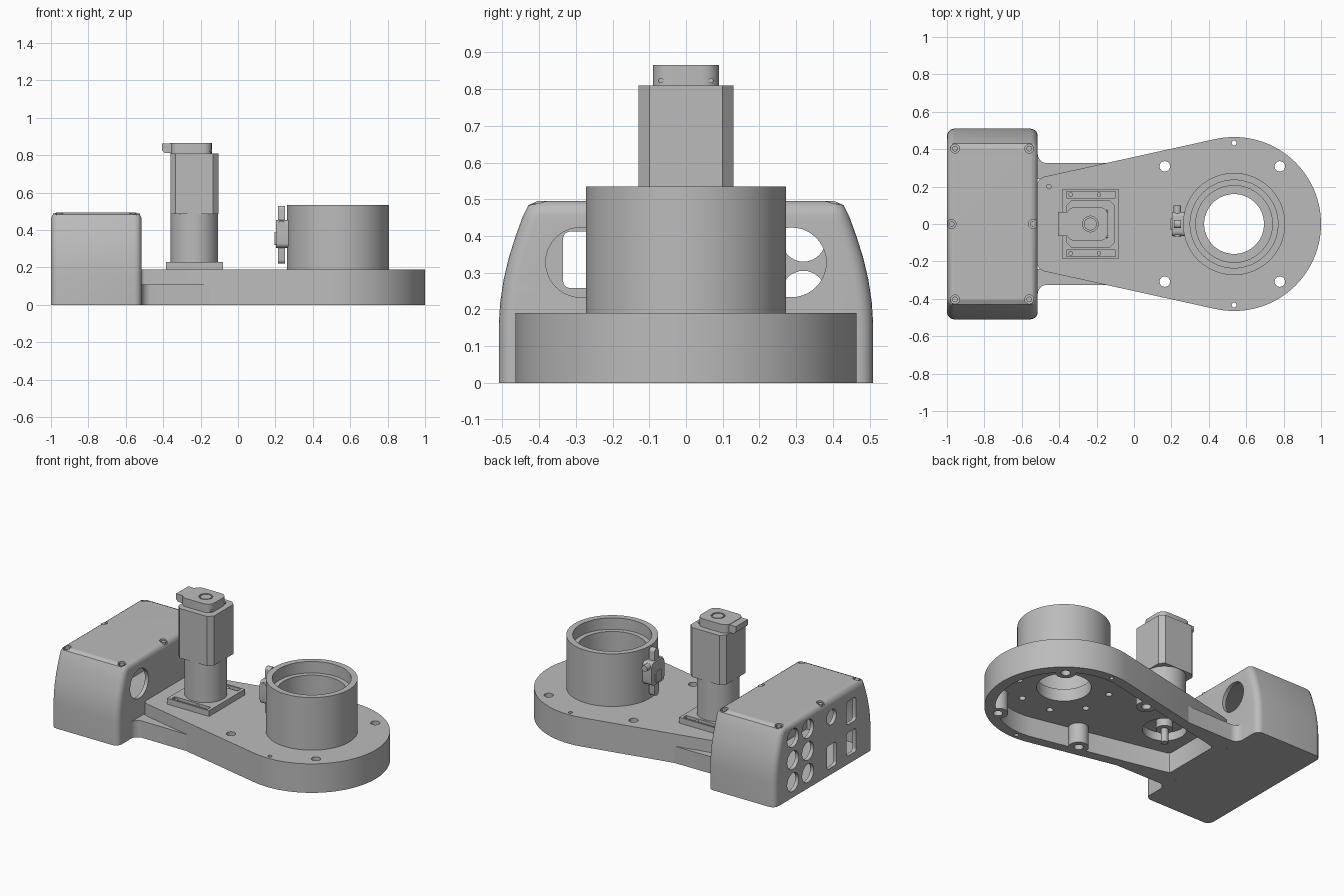
import bpy, bmesh
from math import cos, sin, pi, radians

if "Cube" in bpy.data.objects:
    bpy.data.objects.remove(bpy.data.objects["Cube"])

grey = bpy.data.materials.new("machined_grey")
grey.use_nodes = True
colour = (0.5, 0.5, 0.5, 1)
grey.diffuse_color = colour
grey.node_tree.nodes["Principled BSDF"].inputs["Base Color"].default_value = colour


def prism(name, outline, lo, hi, axis="z", bevel=0, pick=None):
    """Extrude an outline along an axis; bevel the edges chosen by pick."""
    def place(p, h):
        return {"z": (p[0], p[1], h), "x": (h, p[0], p[1]), "y": (p[0], h, p[1])}[axis]
    bm = bmesh.new()
    face = bm.faces.new([bm.verts.new(place(p, lo)) for p in outline])
    top = bmesh.ops.extrude_face_region(bm, geom=[face])["geom"]
    shift = [b - a for a, b in zip(place((0, 0), lo), place((0, 0), hi))]
    bmesh.ops.translate(bm, vec=shift, verts=[v for v in top if isinstance(v, bmesh.types.BMVert)])
    bmesh.ops.recalc_face_normals(bm, faces=bm.faces)
    if bevel:
        edges = [e for e in bm.edges if pick(*[v.co for v in e.verts])]
        bmesh.ops.bevel(bm, geom=edges, offset=bevel, segments=5, profile=0.5, affect="EDGES")
    mesh = bpy.data.meshes.new(name)
    bm.to_mesh(mesh)
    bm.free()
    mesh.materials.append(grey)
    obj = bpy.data.objects.new(name, mesh)
    bpy.context.collection.objects.link(obj)
    return obj


def arc(cx, cy, r, start, end, n):
    angles = [radians(start + (end - start) * i / n) for i in range(n + 1)]
    return [(cx + r * cos(a), cy + r * sin(a)) for a in angles]


def cyl(name, x, y, r, lo, hi, axis="z", n=32):
    return prism(name, arc(x, y, r, 0, 360, n)[:-1], lo, hi, axis)


def rect(x0, x1, y0, y1):
    return [(x0, y0), (x1, y0), (x1, y1), (x0, y1)]


def upright(a, b):
    return abs(a.z - b.z) > 0.01


def along_x(a, b):
    return abs(a.x - b.x) > 0.01


def cut(obj, *tools):
    """Subtract each tool from the object and discard the tool."""
    bpy.context.view_layer.objects.active = obj
    for tool in tools:
        tool.hide_render = True
        mod = obj.modifiers.new("cut", "BOOLEAN")
        mod.operation, mod.solver, mod.object = "DIFFERENCE", "EXACT", tool
        bpy.ops.object.modifier_apply(modifier=mod.name)
        bpy.data.objects.remove(tool)
    return obj


SIDES = (-1, 1)
HUB = 0.535
MOTOR = -0.233
TILT = 12.4


# Teardrop base with a pocket underneath and screw bosses
def teardrop(r, x_end, corner):
    slope = sin(radians(TILT)) / cos(radians(TILT))
    pts = arc(HUB, 0, r, -90 - TILT, 90 + TILT, 64)
    tx, ty = pts[-1]
    y_end = ty - (tx - x_end - corner) * slope
    left = [(x_end + corner, y_end), (x_end + corner * 0.3, y_end - corner * 0.4), (x_end, y_end - corner)]
    return pts + left + [(x, -y) for x, y in reversed(left)]


base = prism("base", teardrop(0.465, -0.517, 0.035), 0, 0.19)
pocket = prism("pocket_cutter", teardrop(0.4, -0.437, 0.02), -0.1, 0.13)
screws = [(x, s * 0.308) for x in (0.165, 0.78) for s in SIDES]
cut(pocket, *[cyl("boss", x, y, 0.06, -0.2, 0.2) for x, y in screws])
cut(base, pocket, cyl("bore", HUB, 0, 0.16, -0.1, 0.3, n=64),
    cyl("motor_bore", MOTOR, 0, 0.13, -0.1, 0.185, n=48),
    cyl("pin", -0.455, 0.2, 0.012, 0.1, 0.3, n=16))
cut(base, *[cyl("screw_hole", x, y, 0.028, -0.1, 0.3, n=24) for x, y in screws])
cut(base, *[cyl("pin_hole", HUB, s * 0.433, 0.013, -0.1, 0.3, n=16) for s in SIDES])
ring = arc(HUB, 0, 0.275, 22.5, 382.5, 8)[:-1]
cut(base, *[cyl("ring_hole", x, y, 0.02, -0.1, 0.17, n=16) for x, y in ring])

# Low side flanges that blend the base into the housing
for s in SIDES:
    fillet = arc(-0.465, 0.375, 0.05, 270, 180, 8)
    shape = [(-0.13, 0.327)] + fillet + [(-0.53, 0.375), (-0.53, 0.24), (-0.46, 0.24)]
    prism("side_flange", [(x, s * y) for x, y in shape], 0, 0.11)

# Hub tube with stepped bore
tube = cyl("hub_tube", HUB, 0, 0.273, 0.19, 0.535, n=72)
cut(tube, cyl("mouth", HUB, 0, 0.235, 0.46, 0.7, n=72),
    cyl("seat", HUB, 0, 0.205, 0.21, 0.7, n=72),
    cyl("bore", HUB, 0, 0.16, 0.1, 0.7, n=64))

# Hollow electronics housing with curved sides
half = [(0.51, 0), (0.51, 0.16), (0.506, 0.22), (0.497, 0.28), (0.483, 0.34),
        (0.464, 0.4), (0.444, 0.455), (0.43, 0.483), (0.405, 0.495)]


def housing_section(inset, floor):
    side = [(y - inset, max(floor, z - inset)) for y, z in half]
    return side + [(-y, z) for y, z in reversed(side)]


def end_rim(a, b):
    return abs(a.x - b.x) < 0.001 and not (a.z < 0.001 and b.z < 0.001)


housing = prism("housing", housing_section(0, 0), -1, -0.515, "x", 0.04, end_rim)
cut(housing, prism("hollow", housing_section(0.03, 0.02), -0.975, -0.54, "x"))
cut(housing, *[cyl("cable_hole", s * 0.287, 0.328, 0.095, -0.6, -0.4, "x", 40) for s in SIDES])
ports = [(y, z, 0.06) for y in (0.32, 0.165) for z in (0.1, 0.245, 0.39)] + [(-0.08, 0.375, 0.05)]
cut(housing, *[cyl("round_port", y, z, r, -1.1, -0.9, "x") for y, z, r in ports])
for y, z in ((-0.08, 0.12), (-0.285, 0.13), (-0.285, 0.335)):
    cut(housing, prism("square_port", rect(y - 0.05, y + 0.05, z - 0.077, z + 0.077),
                       -1.1, -0.9, "x", 0.02, along_x))
lid_screws = [(x, s * 0.403) for x in (-0.957, -0.56) for s in SIDES] + [(-0.975, 0), (-0.54, 0)]
for x, y in lid_screws:
    cut(housing, cyl("counterbore", x, y, 0.024, 0.475, 0.6, n=20))
    cyl("lid_screw", x, y, 0.015, 0.47, 0.488, n=16)

# Motor mount plate with slotted rails
plate = prism("motor_plate", rect(-0.385, -0.08, -0.185, 0.185), 0.19, 0.228)
for s in SIDES:
    y = s * 0.157
    cut(plate, prism("slot", rect(-0.36, -0.1, y - 0.017, y + 0.017), 0.21, 0.3))
    for x in (-0.338, -0.187):
        cyl("slot_screw", x, y, 0.012, 0.2, 0.222, n=16)

# Gearbox, motor body and drive shaft
cyl("gearbox", MOTOR, 0, 0.127, 0.22, 0.487, n=48)
w, c = 0.129, 0.1
octagon = [(w, -c), (w, c), (c, w), (-c, w), (-w, c), (-w, -c), (-c, -w), (c, -w)]
prism("motor_body", [(MOTOR + x, y) for x, y in octagon], 0.485, 0.81)
cyl("drive_shaft", MOTOR, 0, 0.022, 0.04, 0.2, n=20)
cyl("shaft_collar", MOTOR, 0, 0.05, 0.13, 0.2, n=24)

# Encoder cap with connector and vent pattern
cap = prism("encoder_cap", rect(-0.36, -0.14, -0.09, 0.09), 0.81, 0.865, "z", 0.045, upright)
cut(cap, cyl("dial_recess", MOTOR, 0, 0.042, 0.855, 0.9, n=28))
cyl("dial", MOTOR, 0, 0.034, 0.85, 0.864, n=24)
prism("encoder_plug", [(-0.405, 0.825), (-0.39, 0.812), (-0.33, 0.812), (-0.33, 0.862), (-0.405, 0.862)],
      -0.063, 0.063, "y")
for s in SIDES:
    cyl("cap_screw", s * 0.068, 0.823, 0.007, -0.16, -0.139, "x", 12)

# Latch on the hub tube
prism("latch_strap", rect(-0.022, 0.022, 0.222, 0.53), 0.213, 0.252, "x", 0.018, along_x)
prism("latch_body", rect(-0.065, 0.065, 0.305, 0.455), 0.203, 0.27, "x", 0.025, along_x)
prism("latch_lever", rect(-0.03, 0.03, 0.32, 0.39), 0.196, 0.22, "x", 0.01, along_x)
cyl("latch_pin", 0.232, 0.43, 0.02, -0.07, 0.1, "y", 20)

# Smooth curved walls, keep machined edges crisp
bpy.ops.object.select_all(action="DESELECT")
for obj in bpy.context.scene.objects:
    if obj.type == "MESH" and grey.name in obj.data.materials:
        obj.select_set(True)
        bpy.context.view_layer.objects.active = obj
bpy.ops.object.shade_smooth_by_angle(angle=pi / 6)
